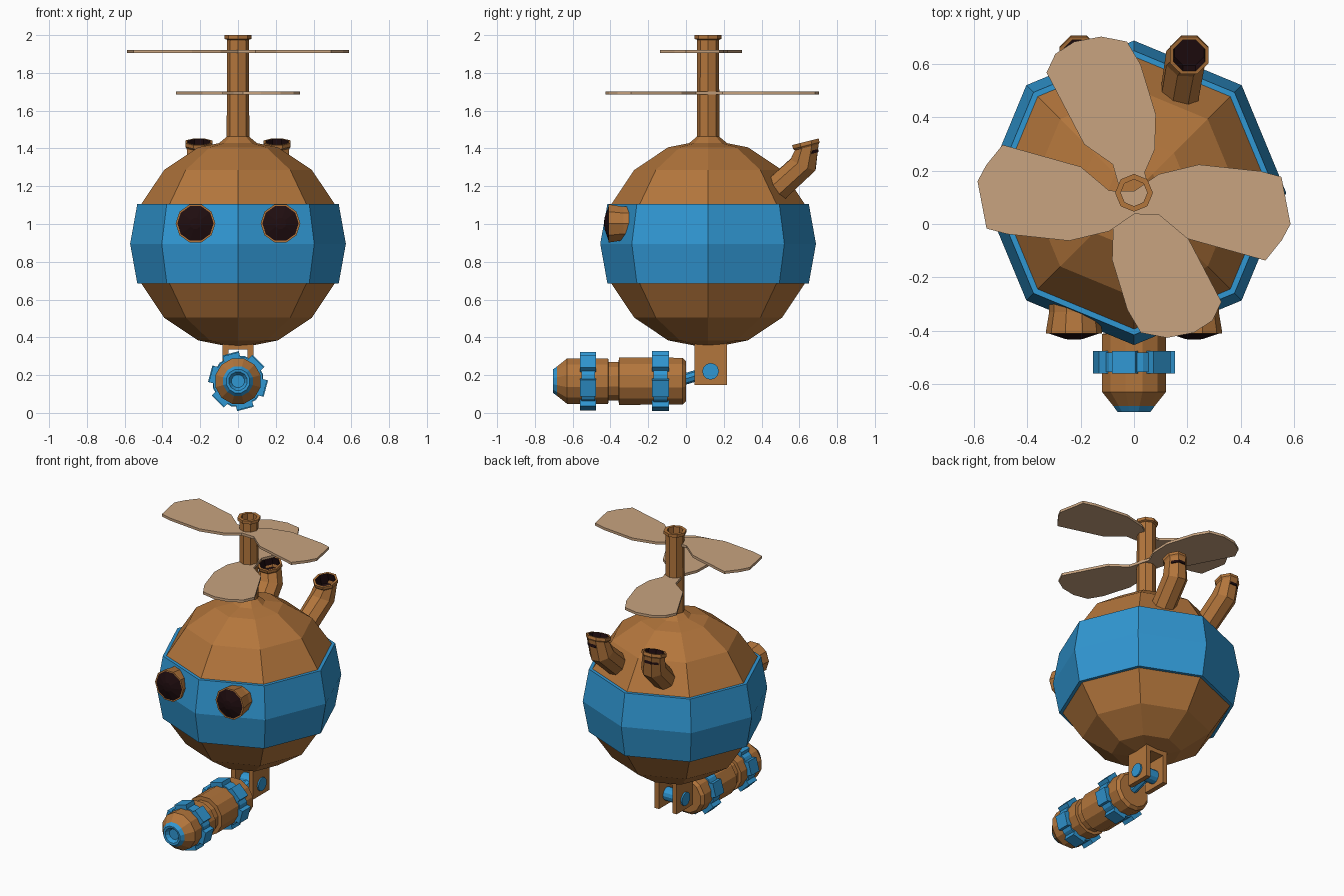
import bpy, bmesh, math
from mathutils import Vector, Matrix

if "Cube" in bpy.data.objects:
    bpy.data.objects.remove(bpy.data.objects["Cube"])

def material(name, rgb):
    m = bpy.data.materials.new(name)
    m.diffuse_color = (*rgb, 1)
    m.use_nodes = True
    m.node_tree.nodes["Principled BSDF"].inputs["Base Color"].default_value = m.diffuse_color
    return m

BROWN = material("copper brown", (0.45, 0.18, 0.045))
BLUE = material("bright blue", (0.03, 0.31, 0.65))
TAN = material("pale tan", (0.58, 0.37, 0.215))
DARK = material("dark hole", (0.014, 0.004, 0.005))

def finish(name, bm, mats):
    bmesh.ops.remove_doubles(bm, verts=bm.verts, dist=1e-5)
    bmesh.ops.recalc_face_normals(bm, faces=bm.faces)
    me = bpy.data.meshes.new(name)
    bm.to_mesh(me)
    bm.free()
    for m in mats:
        me.materials.append(m)
    ob = bpy.data.objects.new(name, me)
    bpy.context.collection.objects.link(ob)
    return ob

def loft(name, rings, n, mats, spans=None, start=0.0, caps=True):
    """Skin rings of (centre, direction, radius); spans gives a material index per span."""
    bm = bmesh.new()
    loops = []
    for c, d, r in rings:
        d = Vector(d).normalized()
        u = (Vector((1, 0, 0)) - d * d.x).normalized()
        v = d.cross(u)
        loops.append([bm.verts.new(Vector(c) + (u * math.cos(a) + v * math.sin(a)) * r)
                      for a in (start + 2 * math.pi * i / n for i in range(n))])
    for k, (a, b) in enumerate(zip(loops, loops[1:])):
        for i in range(n):
            j = (i + 1) % n
            f = bm.faces.new((a[i], a[j], b[j], b[i]))
            f.material_index = spans[k] if spans else 0
    if caps:
        bm.faces.new(loops[0][::-1])
        bm.faces.new(loops[-1]).material_index = spans[-1] if spans else 0
    return finish(name, bm, mats)

def lathe_z(name, profile, n, mats, **kw):
    return loft(name, [((0, CY, z), (0, 0, 1), r) for r, z in profile], n, mats, **kw)

def lathe_y(name, profile, n, mats, x=0.0, z=0.0, **kw):
    return loft(name, [((x, y, z), (0, -1, 0), r) for r, y in profile], n, mats, **kw)

def add_box(bm, size, mat):
    bmesh.ops.create_cube(bm, size=1, matrix=mat @ Matrix.Diagonal((*size, 1)))

CY, CZ, R = 0.117, 0.895, 0.553   # body centre and radius

# round body with eight sides
lathe_z("body", [(R * math.cos(a) + 1e-4, CZ + R * math.sin(a))
                 for a in (math.radians(-90 + 22.5 * i) for i in range(9))], 8, [BROWN])

# wide blue belt
lathe_z("belt", [(0.49, 0.685), (0.533, 0.685), (0.571, CZ), (0.533, 1.107),
                 (0.49, 1.107), (0.49, 0.685)], 8, [BLUE], caps=False)

# hollow rotor mast
lathe_z("mast", [(0.11, 1.42), (0.06, 1.462), (0.058, 1.975), (0.071, 1.98), (0.071, 2.0),
                 (0.05, 2.0), (0.05, 1.87)], 8, [BROWN])

# propellers: half an outline, repeated by a half turn
def propeller(name, half, cy, z, thick=0.017):
    bm = bmesh.new()
    pts = half + [(-x, -y) for x, y in half]
    f = bm.faces.new([bm.verts.new((x, y + cy, z - thick / 2)) for x, y in pts])
    ext = bmesh.ops.extrude_face_region(bm, geom=[f])
    bmesh.ops.translate(bm, vec=(0, 0, thick),
                        verts=[v for v in ext["geom"] if isinstance(v, bmesh.types.BMVert)])
    return finish(name, bm, [TAN])

propeller("upper_propeller",
          [(0.0, 0.043), (0.093, 0.107), (0.243, 0.143), (0.475, 0.118), (0.553, 0.097),
           (0.587, -0.08), (0.555, -0.14), (0.493, -0.217), (0.2, -0.135), (0.093, -0.045)],
          0.08, 1.913)
propeller("lower_propeller",
          [(0.04, 0.055), (0.078, 0.142), (0.082, 0.273), (0.025, 0.46), (-0.026, 0.546),
           (-0.123, 0.565), (-0.224, 0.546), (-0.295, 0.5), (-0.328, 0.43),
           (-0.187, 0.161), (-0.08, 0.086)],
          0.138, 1.694)

# eyes and bent exhaust pipes on both sides
for s, side in ((-1, "left"), (1, "right")):
    lathe_y(side + "_eye", [(0.093, -0.2), (0.093, -0.33), (0.105, -0.4), (0.105, -0.41),
                            (0.096, -0.41), (0.03, -0.432), (0.0001, -0.434)], 10,
            [BROWN, DARK], x=s * 0.225, z=1.003, spans=[0, 0, 0, 0, 1, 1])
    tip = Vector((0, -0.25, 1)).normalized()
    top = Vector((s * 0.207, 0.632, 1.435))
    loft(side + "_exhaust",
         [((s * 0.16, 0.42, 1.13), (s * 0.1, 0.75, 0.65), 0.075),
          ((s * 0.193, 0.62, 1.315), (s * 0.1, 0.42, 0.9), 0.078),
          (top - tip * 0.03, tip, 0.07), (top - tip * 0.02, tip, 0.078),
          (top, tip, 0.078), (top, tip, 0.064), (top - tip * 0.07, tip, 0.06)],
         8, [BROWN, DARK], spans=[0, 0, 0, 0, 0, 1], start=math.pi / 8)

# forked hanger under the body
bm = bmesh.new()
for s in (-1, 1):
    add_box(bm, (0.032, 0.172, 0.225), Matrix.Translation((s * 0.066, 0.13, 0.26)))
add_box(bm, (0.16, 0.172, 0.05), Matrix.Translation((0, 0.13, 0.36)))
finish("hanger_fork", bm, [BROWN])

# pivot pin through the fork, and the link to the pod
bm = bmesh.new()
bmesh.ops.create_cone(bm, cap_ends=True, segments=12, radius1=0.044, radius2=0.044, depth=0.184,
                      matrix=Matrix.Translation((0, 0.13, 0.22)) @ Matrix.Rotation(math.pi / 2, 4, 'Y'))
finish("pivot_pin", bm, [BLUE])
loft("pod_link", [((0, 0.13, 0.22), (0, -1, -0.3), 0.03), ((0, -0.02, 0.175), (0, -1, -0.3), 0.03)],
     8, [BLUE])

# pod hanging in front, pointing forward
PZ = 0.168
lathe_y("pod", [(0.11, 0.0), (0.128, -0.018), (0.13, -0.355), (0.105, -0.357), (0.105, -0.41),
                (0.124, -0.412), (0.124, -0.63), (0.081, -0.682), (0.064, -0.705),
                (0.05, -0.703), (0.035, -0.68)], 12, [BROWN, BLUE], z=PZ,
        spans=[0] * 7 + [1] * 3, start=math.pi / 12)

# blue clamp rings with six raised pads
for name, y, w, r in (("rear", -0.135, 0.088, 0.138), ("front", -0.518, 0.085, 0.133)):
    lathe_y(name + "_clamp_ring", [(r - 0.02, y + w / 2 - 0.006), (r, y + w / 2 - 0.006),
                                   (r, y - w / 2 + 0.006), (r - 0.02, y - w / 2 + 0.006)],
            12, [BLUE], z=PZ, start=math.pi / 12)
    bm = bmesh.new()
    for k in range(6):
        spin = Matrix.Rotation(math.radians(15 + 60 * k), 4, 'Y')
        add_box(bm, (0.035, w, 0.09),
                Matrix.Translation((0, y, PZ)) @ spin @ Matrix.Translation((r - 0.003, 0, 0)))
    finish(name + "_clamp_pads", bm, [BLUE])
